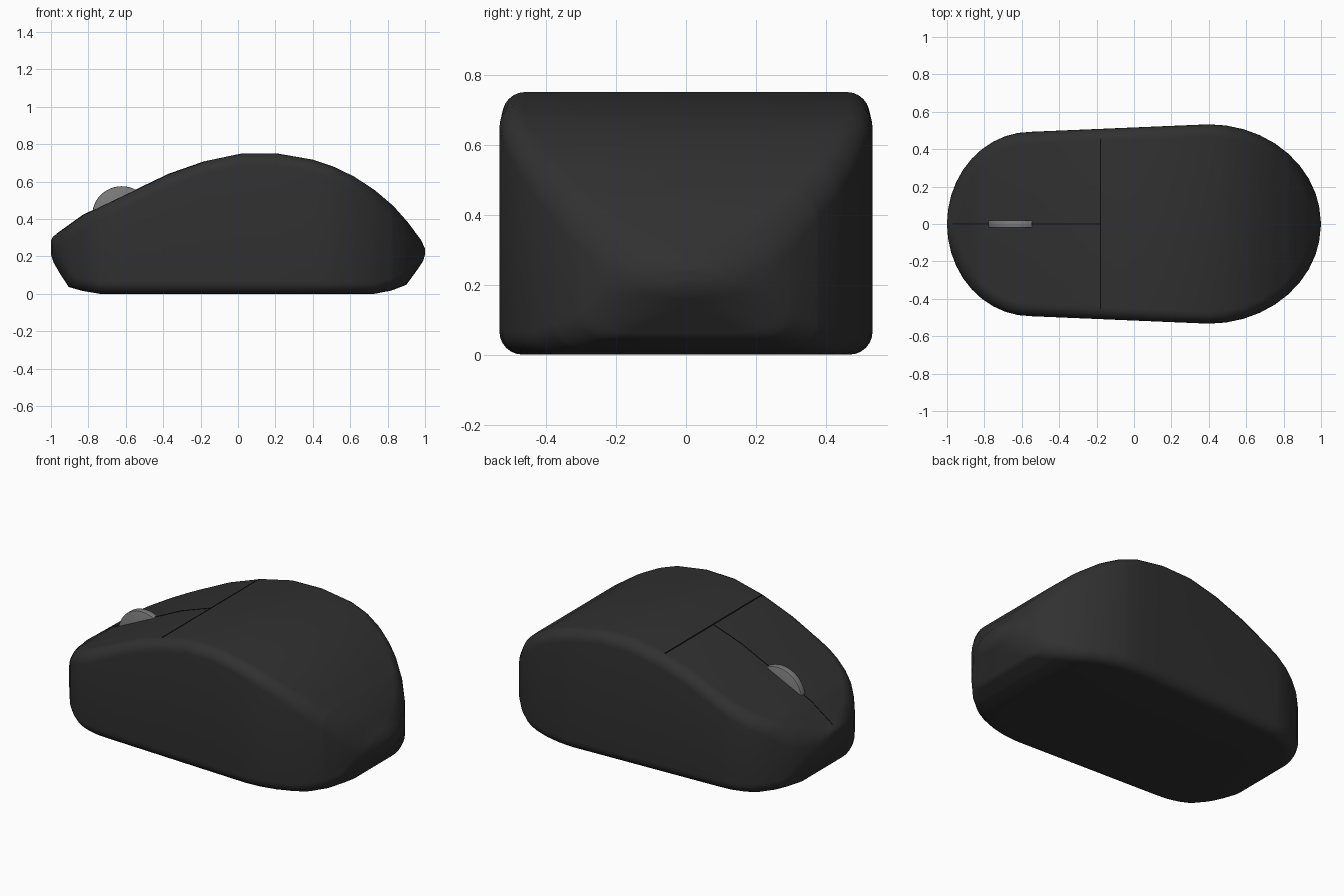
import bpy, bmesh, math

if "Cube" in bpy.data.objects:
    bpy.data.objects.remove(bpy.data.objects["Cube"])

# Side profile: top and bottom heights along x
TOP = [(-1, .285), (-.99, .305), (-.83, .42), (-.6, .53), (-.37, .64), (-.17, .71), (.02, .75),
       (.21, .75), (.4, .717), (.51, .68), (.62, .627), (.73, .555), (.83, .47), (.91, .38),
       (.98, .285), (1, .24)]
BOTTOM = [(-1, .21), (-.985, .165), (-.95, .105), (-.905, .036), (-.83, .015), (-.74, 0), (.73, 0),
          (.82, .017), (.9, .048), (.96, .13), (.99, .175), (1, .21)]
# Plan outline: half width along x, elliptical ends joined by a straight taper
A = [math.radians(a) for a in range(0, 91, 9)]
WIDTH = ([(-.55 - .45 * math.cos(a), .493 * math.sin(a)) for a in A] +
         [(.4 + .6 * math.cos(a), .533 * math.sin(a)) for a in reversed(A)])
RADIUS = .065


def lerp(pts, x):
    for (x0, y0), (x1, y1) in zip(pts, pts[1:]):
        if x <= x1 + 1e-9:
            return y0 + (y1 - y0) * max(0, x - x0) / (x1 - x0)
    return pts[-1][1]


def stretch(pts, x):
    # bevel radius widens where the surface is slanted along x
    a, b = max(-1, x - .02), min(1, x + .02)
    return RADIUS * math.hypot(1, (lerp(pts, b) - lerp(pts, a)) / (b - a))


def material(name, v):
    m = bpy.data.materials.new(name)
    m.diffuse_color = (v, v, v, 1)
    m.use_nodes = True
    m.node_tree.nodes["Principled BSDF"].inputs["Base Color"].default_value = m.diffuse_color
    return m


def make(name, bm, mat, angle=40):
    bmesh.ops.recalc_face_normals(bm, faces=bm.faces)
    me = bpy.data.meshes.new(name)
    bm.to_mesh(me)
    bm.free()
    ob = bpy.data.objects.new(name, me)
    bpy.context.collection.objects.link(ob)
    me.materials.append(mat)
    bpy.context.view_layer.objects.active = ob
    ob.select_set(True)
    bpy.ops.object.shade_smooth_by_angle(angle=math.radians(angle))
    ob.select_set(False)
    return ob


def loft(rings):
    bm = bmesh.new()
    vs = [[bm.verts.new(p) for p in r] for r in rings]
    n = len(vs[0])
    for a, b in zip(vs, vs[1:]):
        for i in range(n):
            bm.faces.new((a[i], a[(i + 1) % n], b[(i + 1) % n], b[i]))
    bm.faces.new(vs[0])
    bm.faces.new(vs[-1])
    return bm


def section(x):
    # rounded rectangle cross-section at x
    w, t, b = max(lerp(WIDTH, x), .003), lerp(TOP, x), lerp(BOTTOM, x)
    ring = []
    for q, (sy, sz) in enumerate([(1, 1), (-1, 1), (-1, -1), (1, -1)]):
        ry = min(stretch(WIDTH, x), w * .9)
        rz = min(stretch(TOP if sz > 0 else BOTTOM, x), (t - b) * .45, w * .9)
        cy, cz = sy * (w - ry), (t - rz if sz > 0 else b + rz)
        for k in range(7):
            a = math.radians(90 * q + 15 * k)
            ring.append((x, cy + ry * math.cos(a), cz + rz * math.sin(a)))
    return ring


body_mat = material("body_black", .03)
seam_mat = material("seam_black", .004)
wheel_mat = material("wheel_grey", .2)

# Body
xs = []
for x in sorted(p[0] for p in TOP + BOTTOM + WIDTH):
    if not xs or x - xs[-1] > .004:
        xs.append(x)
xs[-1] = 1
make("mouse_body", loft([section(x) for x in xs]), body_mat, 50)


# Seams between the buttons and the palm rest
def strip(x, y0, y1, lift):
    z = lerp(TOP, x)
    return [(x, y0, z - .02), (x, y1, z - .02), (x, y1, z + lift), (x, y0, z + lift)]


make("button_cross_seam", loft([strip(x, -.455, .455, .002) for x in (-.183, -.177)]), seam_mat)
seam_x = [-.97, -.83, -.6, -.37, -.18]
make("button_split_seam", loft([strip(x, -.002, .002, .002) for x in seam_x]), seam_mat)

# Scroll wheel
bm = bmesh.new()
bmesh.ops.create_cone(bm, cap_ends=True, segments=48, radius1=.158, radius2=.158, depth=.04)
rims = [e for e in bm.edges if abs(e.verts[0].co.z - e.verts[1].co.z) < 1e-5]
bmesh.ops.bevel(bm, geom=rims, offset=.005, segments=2, affect='EDGES', profile=.5)
wheel = make("scroll_wheel", bm, wheel_mat)
wheel.rotation_euler.x = math.pi / 2
wheel.location = (-.622, 0, .417)
